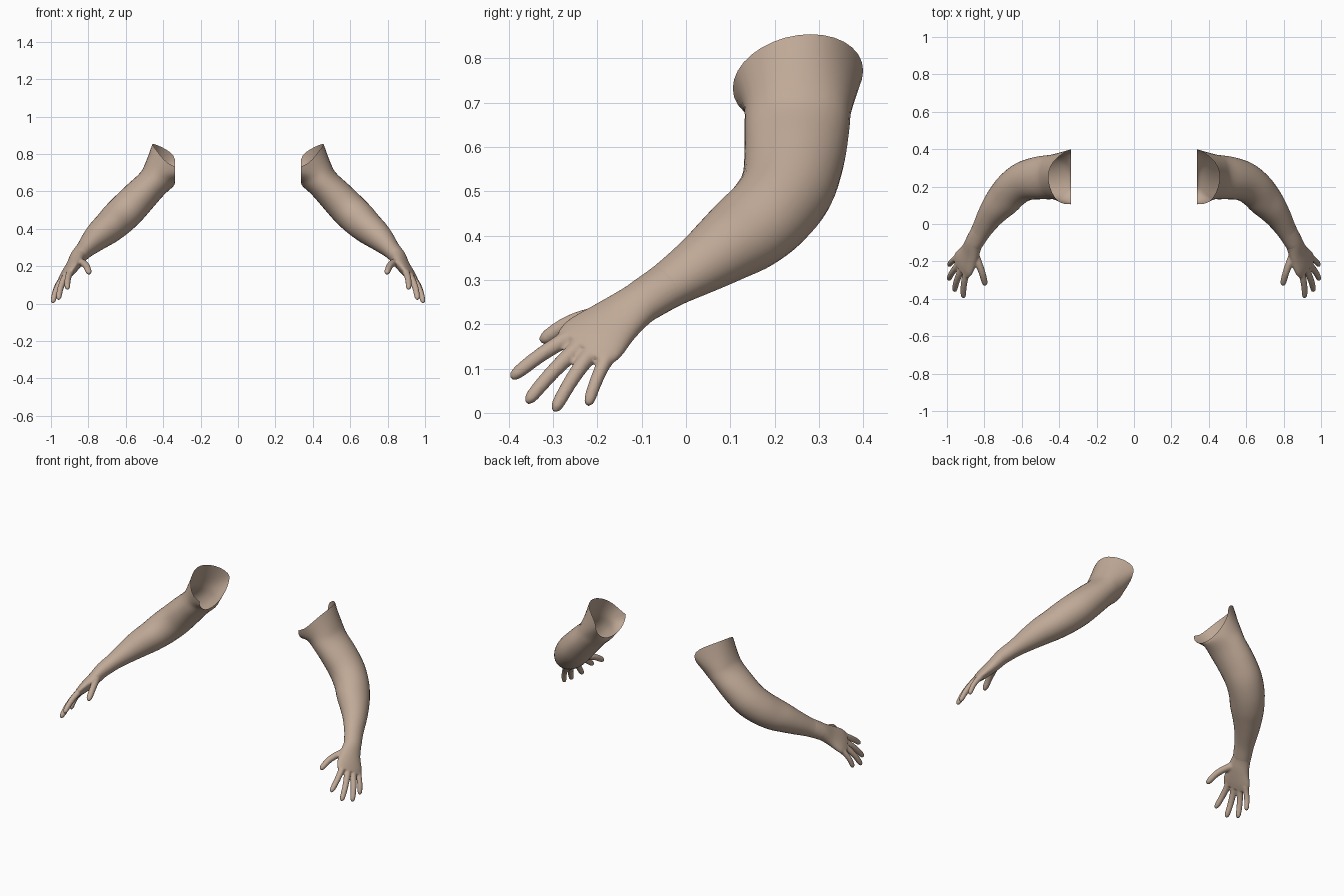
import bpy, bmesh, math
from mathutils import Vector

if "Cube" in bpy.data.objects:
    bpy.data.objects.remove(bpy.data.objects["Cube"], do_unlink=True)

skin = bpy.data.materials.new("warm_skin")
skin.use_nodes = True
COLOR = (0.53, 0.40, 0.31, 1)
skin.diffuse_color = COLOR
skin.node_tree.nodes["Principled BSDF"].inputs["Base Color"].default_value = COLOR

SEG = 32
ANGLES = [2 * math.pi * i / SEG for i in range(SEG)]
ACROSS = Vector((0, 1, 0))             # width direction of the upper arm
HAND = Vector((0.5, 0.65, -0.5))       # width direction of the hand
DORSAL = Vector((0.72, -0.08, 0.6))    # out of the back of the hand


def make_rings(stations):
    """Elliptical rings (centre, half width, half thickness, width hint) along a path."""
    pts = [Vector(s[0]) for s in stations]
    rings = []
    for i, (c, rw, rt, hint) in enumerate(stations):
        t = (pts[min(i + 1, len(pts) - 1)] - pts[max(i - 1, 0)]).normalized()
        u = (hint - t * hint.dot(t)).normalized()
        n = t.cross(u)
        rings.append([pts[i] + u * rw * math.cos(a) + n * rt * math.sin(a) for a in ANGLES])
    return rings


def refine(rings, steps):
    """Smooth spline interpolation between rings."""
    out = []
    last = len(rings) - 1
    for i in range(last):
        quad = [rings[max(i - 1, 0)], rings[i], rings[i + 1], rings[min(i + 2, last)]]
        for k in range(steps):
            t = k / steps
            out.append([0.5 * (2 * b + (c - a) * t + (2 * a - 5 * b + 4 * c - d) * t ** 2
                               + (3 * b - a - 3 * c + d) * t ** 3)
                        for a, b, c, d in zip(*quad)])
    return out + [rings[last]]


def skin_rings(bm, rings, caps):
    loops = [[bm.verts.new(p) for p in r] for r in rings]
    for r0, r1 in zip(loops, loops[1:]):
        for j in range(SEG):
            k = (j + 1) % SEG
            bm.faces.new((r0[j], r0[k], r1[k], r1[j]))
    if caps:
        bm.faces.new(loops[0][::-1])
        bm.faces.new(loops[-1])


def finish(bm, name):
    for f in bm.faces:
        f.smooth = True
    me = bpy.data.meshes.new(name)
    bm.to_mesh(me)
    bm.free()
    me.materials.append(skin)
    ob = bpy.data.objects.new(name, me)
    bpy.context.collection.objects.link(ob)
    return ob


# Wrist stations shared by the arm and the hand
wrist = [((0.82, -0.04, 0.288), 0.056, 0.048, HAND),
         ((0.855, -0.10, 0.25), 0.052, 0.042, HAND)]

# Arms: open flared shoulder rim, then upper arm, elbow, forearm
rim = []
for a in ANGLES:
    c, s = math.cos(a), math.sin(a)
    rim.append(Vector((0.338 + 0.12 * max(0, s) ** (1.2 + 0.5 * c),
                       0.2525 + 0.147 * c, 0.752 + 0.1 * s + 0.02 * c)))
arm = make_rings([
    ((0.42, 0.252, 0.69), 0.122, 0.097, ACROSS),
    ((0.46, 0.25, 0.64), 0.118, 0.087, ACROSS),
    ((0.525, 0.244, 0.573), 0.113, 0.092, ACROSS),
    ((0.59, 0.227, 0.505), 0.106, 0.096, ACROSS),
    ((0.647, 0.188, 0.45), 0.100, 0.094, ACROSS.lerp(HAND, 0.3)),
    ((0.695, 0.135, 0.405), 0.096, 0.086, ACROSS.lerp(HAND, 0.6)),
    ((0.738, 0.085, 0.37), 0.083, 0.077, HAND),
    ((0.778, 0.03, 0.332), 0.069, 0.064, HAND),
] + wrist + [((0.872, -0.13, 0.228), 0.046, 0.034, HAND)])
bm = bmesh.new()
skin_rings(bm, refine([rim] + arm, 4), False)
arms = finish(bm, "arms")

# Hands: palm, four fingers and thumb fused into one skin
bm = bmesh.new()
palm = make_rings(wrist + [
    ((0.877, -0.155, 0.21), 0.064, 0.036, HAND),
    ((0.908, -0.207, 0.167), 0.082, 0.029, HAND),
    ((0.925, -0.237, 0.142), 0.076, 0.021, HAND)])
skin_rings(bm, refine(palm, 4), True)

PROFILE = [(0, 1.3), (0.3, 1.1), (0.6, 1), (0.85, 0.92), (0.95, 0.72), (1, 0.3)]


def digit(root, tip, radius, bend):
    root, tip = Vector(root), Vector(tip)
    path = [(root.lerp(tip, f) + bend * math.sin(math.pi * f), radius * r, radius * r, HAND)
            for f, r in PROFILE]
    skin_rings(bm, refine(make_rings(path), 3), True)


knuckle = DORSAL * 0.012
digit((0.888, -0.235, 0.185), (0.912, -0.395, 0.078), 0.0165, knuckle)   # index
digit((0.912, -0.23, 0.158), (0.960, -0.36, 0.022), 0.0165, knuckle)     # middle
digit((0.93, -0.21, 0.14), (0.991, -0.298, 0.003), 0.016, knuckle)       # ring
digit((0.94, -0.175, 0.13), (0.988, -0.222, 0.016), 0.0145, knuckle)     # little
digit((0.855, -0.155, 0.222), (0.795, -0.328, 0.16), 0.018, Vector((-0.008, -0.005, 0.018)))
hands = finish(bm, "hands")
remesh = hands.modifiers.new("fuse", 'REMESH')
remesh.mode = 'VOXEL'
remesh.voxel_size = 0.005
remesh.use_smooth_shade = True
soften = hands.modifiers.new("soften", 'SMOOTH')
soften.factor = 0.5
soften.iterations = 4

# Mirror both parts to the other side
for ob in (arms, hands):
    ob.modifiers.new("mirror", 'MIRROR').use_clip = False
